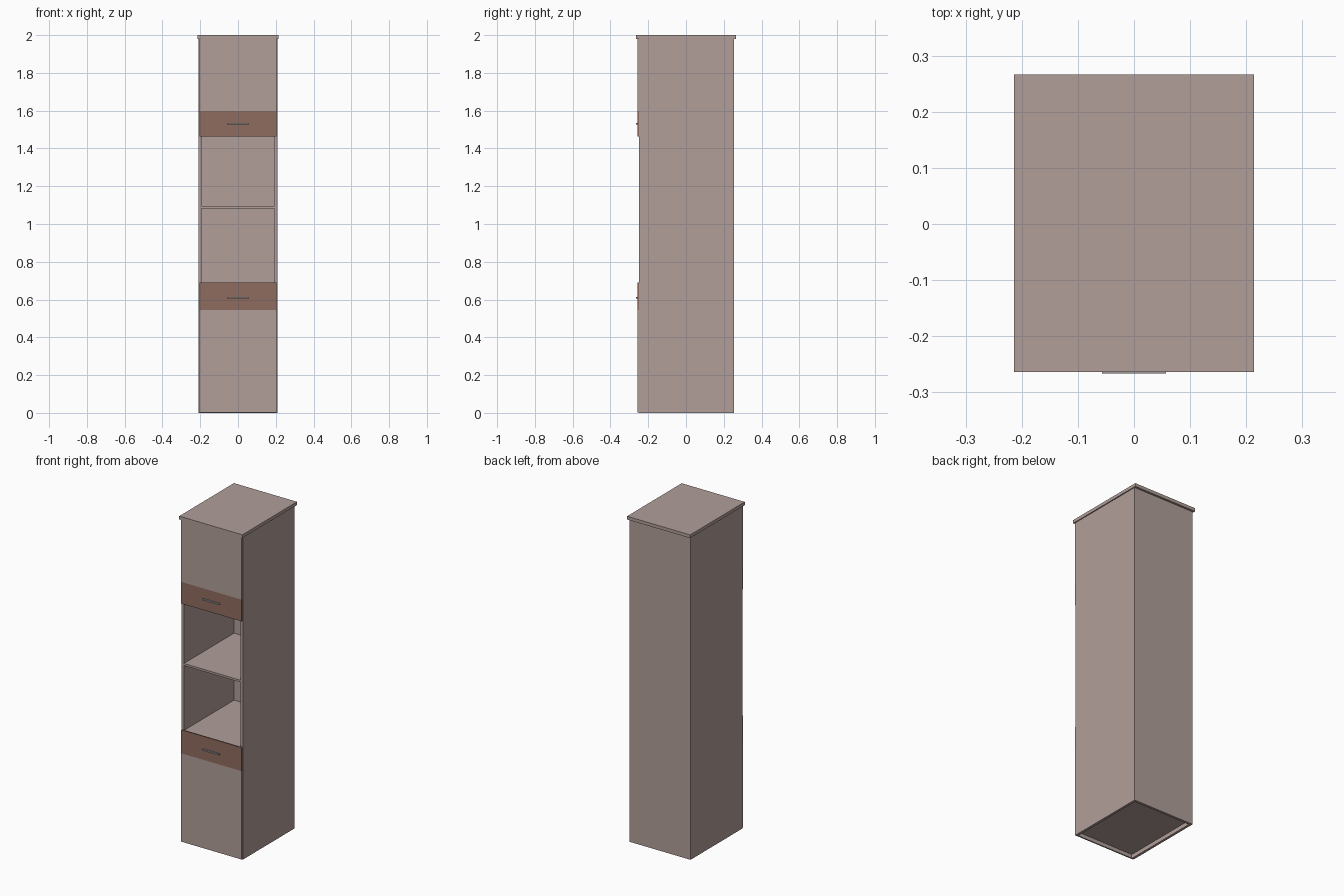
import bpy

if "Cube" in bpy.data.objects:
    bpy.data.objects.remove(bpy.data.objects["Cube"])


def material(name, rgb):
    m = bpy.data.materials.new(name)
    m.diffuse_color = (*rgb, 1.0)
    m.use_nodes = True
    m.node_tree.nodes["Principled BSDF"].inputs["Base Color"].default_value = m.diffuse_color
    return m


WOOD = material("pale taupe", (0.44, 0.345, 0.32))
BROWN = material("reddish brown", (0.275, 0.152, 0.118))
METAL = material("grey metal", (0.36, 0.34, 0.34))


def box(name, x, y, z, mat):
    """Box from (min, max) ranges on each axis."""
    (x0, x1), (y0, y1), (z0, z1) = x, y, z
    v = [(a, b, c) for c in (z0, z1) for b in (y0, y1) for a in (x0, x1)]
    f = [(0, 2, 3, 1), (4, 5, 7, 6), (0, 1, 5, 4),
         (2, 6, 7, 3), (0, 4, 6, 2), (1, 3, 7, 5)]
    me = bpy.data.meshes.new(name)
    me.from_pydata(v, [], f)
    me.materials.append(mat)
    ob = bpy.data.objects.new(name, me)
    bpy.context.collection.objects.link(ob)
    return ob


W, IN = 0.208, 0.193            # outer and inner half widths
FRONT, BACK = -0.25, 0.253      # carcass depth
TOP = 1.98
DOOR = -0.258

# Carcass: two sides and a back
for side, s in (("left", -1), ("right", 1)):
    box(side + "_side", sorted((s * IN, s * W)), (FRONT, BACK), (0, TOP), WOOD)
box("back_panel", (-IN, IN), (BACK - 0.015, BACK), (0, TOP), WOOD)

# Overhanging top slab
box("top_slab", (-0.214, 0.214), (-0.264, 0.266), (TOP, 2.0), WOOD)

# Horizontal boards, bottom one recessed above the floor
for name, z0, z1 in (("bottom_board", 0.025, 0.04), ("niche_floor", 0.67, 0.685),
                     ("middle_shelf", 1.083, 1.096), ("niche_ceiling", 1.468, 1.483)):
    box(name, (-IN, IN), (FRONT + 0.001, BACK - 0.015), (z0, z1), WOOD)

# Doors with a brown band next to the open niche, and bar handles
for name, plain, band, hz in (("lower", (0.003, 0.545), (0.545, 0.689), 0.609),
                              ("upper", (1.597, TOP), (1.464, 1.597), 1.531)):
    box(name + "_door", (-0.205, 0.205), (DOOR, FRONT), plain, WOOD)
    box(name + "_door_band", (-0.205, 0.205), (DOOR, FRONT), band, BROWN)
    box(name + "_handle", (-0.057, 0.057), (-0.266, DOOR), (hz - 0.004, hz + 0.004), METAL)
